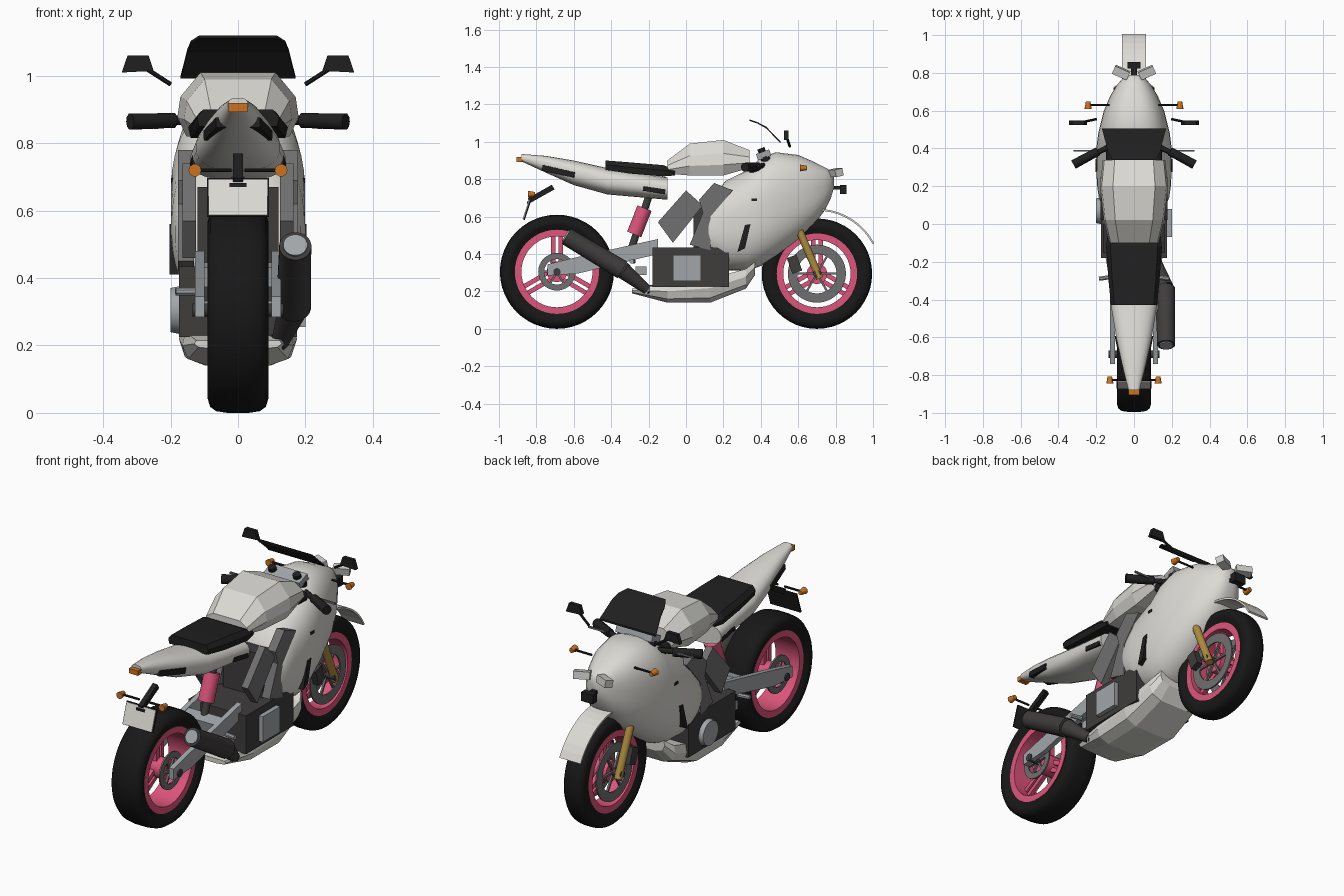
import bpy, bmesh
from math import sin, cos, pi, radians
from mathutils import Vector, Matrix, Euler

cube = bpy.data.objects.get("Cube")
if cube:
    bpy.data.objects.remove(cube)


def material(name, r, g, b):
    m = bpy.data.materials.new(name)
    m.use_nodes = True
    m.diffuse_color = (r, g, b, 1)
    m.node_tree.nodes["Principled BSDF"].inputs["Base Color"].default_value = (r, g, b, 1)
    return m


WHITE = material("white paint", .71, .7, .66)
BLACK = material("black plastic", .014, .014, .014)
RUBBER = material("rubber", .009, .009, .009)
DARK = material("dark metal", .05, .045, .045)
GREY = material("mid grey metal", .16, .16, .165)
SILVER = material("light metal", .36, .38, .4)
PINK = material("pink", .72, .09, .2)
GOLD = material("gold", .42, .26, .05)
ORANGE = material("orange lens", .6, .17, .015)
LENS = material("headlight lens", .6, .6, .58)


def finish(name, bm, mat, mirror=False, smooth=False):
    bmesh.ops.recalc_face_normals(bm, faces=bm.faces)
    me = bpy.data.meshes.new(name)
    bm.to_mesh(me)
    bm.free()
    me.materials.append(mat)
    ob = bpy.data.objects.new(name, me)
    bpy.context.collection.objects.link(ob)
    if smooth:
        bpy.context.view_layer.objects.active = ob
        ob.select_set(True)
        bpy.ops.object.shade_smooth_by_angle(angle=radians(40))
        ob.select_set(False)
    if mirror:
        ob.modifiers.new("Mirror", "MIRROR")
    return ob


def box(name, mat, loc, size, rot=(0, 0, 0), mirror=False):
    bm = bmesh.new()
    m = Matrix.Translation(loc) @ Euler(rot).to_matrix().to_4x4() @ Matrix.Diagonal((*size, 1))
    bmesh.ops.create_cube(bm, size=1, matrix=m)
    return finish(name, bm, mat, mirror)


def rods(name, mat, segs, n=12, mirror=False):
    """Straight rods, each given as start, end, start radius, end radius."""
    bm = bmesh.new()
    for a, b, r1, r2 in segs:
        a, b = Vector(a), Vector(b)
        d = b - a
        m = (Matrix.Translation((a + b) / 2) @ d.to_track_quat('Z', 'Y').to_matrix().to_4x4()
             @ Matrix.Rotation(pi / n, 4, 'Z'))
        bmesh.ops.create_cone(bm, cap_ends=True, segments=n, radius1=r1, radius2=r2,
                              depth=d.length, matrix=m)
    return finish(name, bm, mat, mirror, n > 6)


def prism(name, mat, pts, x0, x1, mirror=False):
    """Side outline (y, z) extruded across x."""
    bm = bmesh.new()
    rings = [[bm.verts.new((x, y, z)) for y, z in pts] for x in (x0, x1)]
    bm.faces.new(rings[0])
    bm.faces.new(rings[1])
    for i in range(len(pts)):
        j = (i + 1) % len(pts)
        bm.faces.new((rings[0][i], rings[0][j], rings[1][j], rings[1][i]))
    return finish(name, bm, mat, mirror)


def loft(name, mat, stations, section, smooth=False):
    """Skin through stations (y, low z, high z, half width) of one unit section."""
    bm = bmesh.new()
    rings = [[bm.verts.new((u * w, y, lo + v * (hi - lo))) for u, v in section]
             for y, lo, hi, w in stations]
    for a, b in zip(rings, rings[1:]):
        for i in range(len(a)):
            j = (i + 1) % len(a)
            bm.faces.new((a[i], a[j], b[j], b[i]))
    bm.faces.new(rings[0])
    bm.faces.new(rings[-1])
    return finish(name, bm, mat, smooth=smooth)


def lathe(name, mat, y, z, profile, n=48):
    """Closed (x, radius) profile turned about a wheel axle."""
    bm = bmesh.new()
    rings = [[bm.verts.new((x, y + r * cos(2 * pi * k / n), z + r * sin(2 * pi * k / n)))
              for x, r in profile] for k in range(n)]
    for k in range(n):
        a, b = rings[k], rings[(k + 1) % n]
        for i in range(len(a)):
            j = (i + 1) % len(a)
            bm.faces.new((a[i], a[j], b[j], b[i]))
    return finish(name, bm, mat, smooth=True)


def both(half):
    return half + [(-u, v) for u, v in reversed(half)]


def power(c, e):
    return abs(c) ** e * (1 if c > 0 else -1)


def rounded(n, e):
    t = [2 * pi * (k + .5) / n for k in range(n)]
    return [(power(cos(a), e), .5 + .5 * power(sin(a), e)) for a in t]


# Wheels
for name, y, r, w, ring in (("rear", -.69, .305, .09, .1), ("front", .7, .295, .062, .155)):
    z, ri = r, r - .085
    lathe(name + "_tyre", RUBBER, y, z, both(
        [(w * .75, ri), (w * .95, ri + .03), (w, r - .042), (w * .92, r - .018),
         (w * .72, r - .005), (w * .35, r)]))
    lathe(name + "_rim", PINK, y, z, both(
        [(w * .8, ri - .012), (w * .8, ri + .005)]) + [(-w * .8, ri - .03), (w * .8, ri - .03)])
    spokes = []
    for k in range(3):
        a = pi / 2 + k * 2 * pi / 3
        for s in (-.02, .02):
            oy, oz = -s * sin(a), s * cos(a)
            spokes.append(((0, y + oy + .03 * cos(a), z + oz + .03 * sin(a)),
                           (0, y + oy + (ri - .02) * cos(a), z + oz + (ri - .02) * sin(a)), .017, .017))
    rods(name + "_spokes", PINK, spokes, 4)
    rods(name + "_hub", PINK, [((-w * .7, y, z), (w * .7, y, z), .055, .055)], 24)
    rods(name + "_axle", DARK, [((-w - .045, y, z), (w + .045, y, z), .02, .02)])
    for s in (-1, 1):
        x = s * w * .85
        lathe(name + "_brake_disc", GREY, y, z,
              [(x - .004, ring), (x + .004, ring), (x + .004, ring * .68), (x - .004, ring * .68)])
    rods(name + "_disc_carrier", GREY, [
        ((w * .8, y, z), (w * .8, y + ring * .8 * cos(k * pi / 3), z + ring * .8 * sin(k * pi / 3)),
         .008, .008) for k in range(6)], 4, True)

# Front fork, calipers and mudguard
rods("fork_leg", GOLD, [((.088, .6, .54), (.088, .715, .27), .021, .021)], 12, True)
rods("fork_tube", BLACK, [((.088, .42, .92), (.088, .605, .53), .026, .026)], 12, True)
box("front_caliper", DARK, (.075, .58, .345), (.035, .055, .09), (.35, 0, 0), True)
arc = [radians(28 + 7 * k) for k in range(11)]
prism("front_mudguard", WHITE,
      [(.7 + .347 * cos(a), .295 + .347 * sin(a)) for a in arc]
      + [(.7 + .337 * cos(a), .295 + .337 * sin(a)) for a in reversed(arc)], -.064, .064)

# Fairing and belly pan
loft("fairing", WHITE, [
    (.1, .42, .63, .17), (.14, .36, .7, .187), (.21, .31, .79, .197), (.33, .31, .85, .2),
    (.4, .335, .915, .2), (.48, .385, .945, .19), (.6, .475, .93, .16), (.68, .55, .895, .125),
    (.74, .63, .865, .088), (.775, .7, .845, .055), (.79, .75, .825, .03)],
    rounded(40, .78), True)
loft("belly_pan", WHITE, [
    (-.29, .19, .215, .13), (-.1, .14, .24, .165), (.13, .14, .27, .175),
    (.32, .215, .32, .16), (.37, .29, .36, .13)],
    both([(.55, 0), (.9, .2), (1, .6), (.95, 1)]))
prism("fairing_vent", BLACK, [(.275, .41), (.315, .43), (.345, .56), (.315, .555)], .15, .204, True)
box("fairing_badge_slot", BLACK, (.19, .365, .69), (.018, .03, .015), mirror=True)

# Fuel tank, seat and tail
loft("fuel_tank", WHITE, [
    (-.1, .83, .9, .13), (.02, .82, .99, .16), (.2, .82, 1.01, .18), (.34, .86, .955, .165)],
    both([(.85, 0), (1, .3), (.95, .62), (.62, 1)]))
loft("seat", BLACK, [
    (-.43, .85, .9, .122), (-.3, .83, .89, .135), (-.12, .815, .875, .148), (-.06, .82, .85, .14)],
    both([(.95, 0), (1, .55), (.85, 1)]))
loft("tail_cowl", WHITE, [
    (-.88, .895, .935, .03), (-.75, .835, .925, .062), (-.6, .768, .9, .095),
    (-.42, .718, .86, .125), (-.1, .69, .81, .142)], rounded(24, .8), True)
box("tail_slot", BLACK, (.069, -.68, .842), (.03, .18, .03), (-.22, 0, -.21), True)
box("tail_front_slot", BLACK, (.129, -.17, .742), (.02, .12, .025), (-.15, 0, -.05), True)
box("tail_light", ORANGE, (0, -.892, .906), (.056, .028, .026))

# Number plate carrier
rods("plate_stem", BLACK, [((0, -.71, .758), (0, -.84, .685), .02, .02)], 4)
prism("plate_backing", BLACK, [(-.87, .583), (-.833, .697), (-.825, .695), (-.862, .581)], -.092, .092)
prism("number_plate", WHITE, [(-.874, .587), (-.838, .693), (-.833, .692), (-.869, .586)], -.088, .088)
box("plate_lamp", BLACK, (0, -.842, .676), (.05, .016, .012))

# Indicators
for name, y, z, x0, x1 in (("rear", -.825, .72, .02, .12), ("front", .63, .86, .13, .235)):
    rods(name + "_indicator_stem", BLACK, [((x0, y, z), (x1, y, z), .006, .006)], 8, True)
    rods(name + "_indicator", ORANGE, [((x1 + .008, y + .018, z), (x1 + .008, y - .02, z), .012, .019)], 10, True)

# Screen, mirrors, headlights and horn
loft("windscreen", BLACK, [
    (.34, 1.112, 1.12, .115), (.385, 1.096, 1.104, .14), (.43, 1.07, 1.08, .15), (.505, .992, 1.002, .17)],
    both([(1, 0), (1, 1)]))
rods("mirror_stem", BLACK, [((.2, .555, .975), (.27, .54, 1.02), .007, .007)], 8, True)
bm = bmesh.new()
front, back = [[bm.verts.new((x, y, z)) for x, z in
                ((.25, 1.015), (.345, 1.01), (.328, 1.06), (.265, 1.06))] for y in (.525, .548)]
bm.faces.new(front)
bm.faces.new(back)
for i in range(4):
    j = (i + 1) % 4
    bm.faces.new((front[i], front[j], back[j], back[i]))
finish("mirror", bm, BLACK, True)
box("headlight", LENS, (.068, .802, .835), (.085, .045, .04), (.2, 0, .42), True)
box("horn", BLACK, (0, .84, .745), (.07, .035, .05))
box("horn_bracket", BLACK, (0, .79, .755), (.03, .08, .02))

# Handlebars
box("top_clamp", SILVER, (0, .415, .93), (.22, .075, .035), (.35, 0, 0))
rods("clamp_cap", BLACK, [((.075, .415, .925), (.075, .4, .965), .022, .022)], 8, True)
rods("handlebar", BLACK, [((.09, .43, .875), (.2, .375, .868), .014, .014),
                          ((.19, .385, .868), (.32, .315, .864), .023, .025)], 10, True)
box("control_lever", GREY, (.235, .388, .872), (.17, .008, .01), mirror=True)
rods("control_cluster", BLACK, [((.12, .39, .862), (.12, .34, .862), .03, .028)], 10, True)

# Frame and engine
prism("frame_panel", GREY, [(-.15, .57), (0, .74), (.09, .66), (-.07, .46)], .125, .165, True)
prism("frame_side_plate", GREY, [(.15, .78), (.25, .74), (.13, .6), (.13, .42), (.02, .45), (.09, .62), (.07, .69)],
      .13, .178, True)
box("engine_core", DARK, (0, .14, .52), (.24, .2, .3))
box("engine", DARK, (0, .025, .33), (.35, .41, .21))
box("engine_side_cover", SILVER, (.185, .005, .325), (.03, .15, .14))
rods("clutch_cover", SILVER, [((-.17, .07, .305), (-.2, .07, .305), .072, .066)], 24)

# Swingarm, shock and foot pegs
prism("swingarm", SILVER, [(-.74, .285), (-.74, .345), (-.62, .375), (-.15, .48), (-.15, .4), (-.58, .295)],
      .1, .128, True)
box("swingarm_bridge", SILVER, (0, -.31, .41), (.22, .07, .06), (.22, 0, 0))
box("lower_link", SILVER, (0, -.24, .31), (.25, .06, .045))
rods("shock_rod", DARK, [((0, -.295, .42), (0, -.195, .72), .02, .02)])
rods("shock_spring", PINK, [((0, -.277, .505), (0, -.222, .645), .042, .042)], 12)
rods("foot_peg", SILVER, [((.12, -.28, .36), (.185, -.29, .36), .012, .012)], 8, True)

# Exhaust
rods("muffler", DARK, [((.17, -.64, .495), (.165, -.34, .315), .048, .052),
                       ((.165, -.34, .315), (.125, -.21, .21), .046, .026),
                       ((.125, -.21, .21), (.06, -.1, .2), .026, .026)], 20)
rods("muffler_cap", SILVER, [((.17, -.646, .4986), (.17, -.635, .492), .036, .036)], 20)
